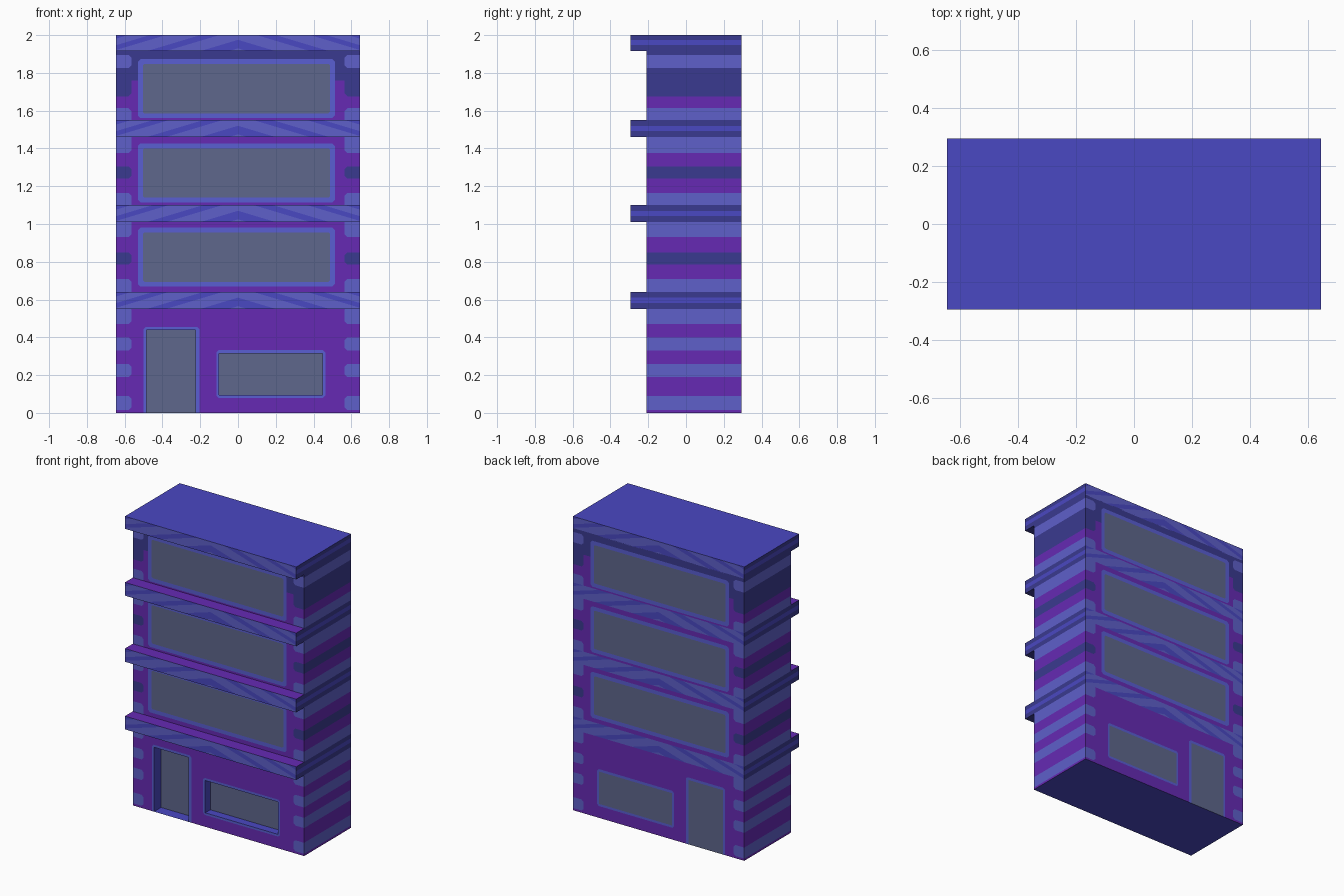
import bpy, bmesh
from mathutils import Vector

if "Cube" in bpy.data.objects:
    bpy.data.objects.remove(bpy.data.objects["Cube"])

HALF_X, FRONT, BACK, LEDGE_FRONT = 0.645, -0.21, 0.295, -0.295


def lin(c):
    c /= 255
    return c / 12.92 if c <= 0.04045 else ((c + 0.055) / 1.055) ** 2.4


# one material per flat colour
COLOURS = [("purple_wall", (102, 42, 180)), ("blue_trim", (74, 72, 194)),
           ("light_blue_stone", (94, 96, 202)), ("dark_blue_stone", (58, 58, 144)),
           ("window_frame_blue", (90, 94, 210)), ("grey_glass", (94, 103, 140))]
MATS = []
for name, rgb in COLOURS:
    m = bpy.data.materials.new(name)
    m.diffuse_color = (*[lin(c) for c in rgb], 1)
    m.use_nodes = True
    m.node_tree.nodes["Principled BSDF"].inputs["Base Color"].default_value = m.diffuse_color
    MATS.append(m)
PURPLE, BLUE, LIGHT, DARK, FRAME, GLASS = range(6)

FACING = {"front": Vector((0, -1, 0)), "back": Vector((0, 1, 0)),
          "left": Vector((-1, 0, 0)), "right": Vector((1, 0, 0)),
          "top": Vector((0, 0, 1)), "bottom": Vector((0, 0, -1))}


def box(y0, y1, z0, z1, mat):
    bm = bmesh.new()
    bmesh.ops.create_cube(bm, size=1)
    for v in bm.verts:
        v.co = Vector((v.co.x * 2 * HALF_X, (y0 + y1) / 2 + v.co.y * (y1 - y0),
                       (z0 + z1) / 2 + v.co.z * (z1 - z0)))
    for f in bm.faces:
        f.material_index = mat
    bm.normal_update()
    return bm


def finish(bm, name):
    me = bpy.data.meshes.new(name)
    bm.to_mesh(me)
    bm.free()
    for m in MATS:
        me.materials.append(m)
    bpy.context.collection.objects.link(bpy.data.objects.new(name, me))


def facing(bm, side):
    bm.normal_update()
    return [f for f in bm.faces if f.normal.dot(FACING[side]) > 0.9]


def paint(bm, sides, outline, mat):
    """Cut a convex outline (across, z) into the faces of each side and colour it."""
    inner = []
    for side in sides:
        along_x = side in ("front", "back")
        pts = [Vector((a, 0, z)) if along_x else Vector((0, a, z)) for a, z in outline]
        mid = sum(pts, Vector()) / len(pts)
        planes = []
        for p, q in zip(pts, pts[1:] + pts[:1]):
            n = (q - p).cross(FACING[side]).normalized()
            if n.dot(mid - p) < 0:
                n = -n
            planes.append((p, n))

        def inside():
            return [f for f in facing(bm, side)
                    if all(n.dot(f.calc_center_median() - p) > -1e-5 for p, n in planes)]

        done = planes
        planes = []
        for p, n in done:
            cand = inside()
            geom = list({g for f in cand for g in (*f.verts, *f.edges)}) + cand
            bmesh.ops.bisect_plane(bm, geom=geom, dist=1e-5, plane_co=p, plane_no=n)
            planes.append((p, n))
        inner = inside()
        for f in inner:
            f.material_index = mat
    return inner


def rect(x0, x1, z0, z1, c=0.0):
    if not c:
        return [(x0, z0), (x1, z0), (x1, z1), (x0, z1)]
    return [(x0 + c, z0), (x1 - c, z0), (x1, z0 + c), (x1, z1 - c),
            (x1 - c, z1), (x0 + c, z1), (x0, z1 - c), (x0, z0 + c)]


def recess(bm, outline, depth):
    """Sink a glazed opening into the front wall."""
    faces = paint(bm, ["front"], outline, GLASS)
    ret = bmesh.ops.extrude_face_region(bm, geom=faces)
    new = [g for g in ret["geom"] if isinstance(g, bmesh.types.BMFace)]
    verts = [g for g in ret["geom"] if isinstance(g, bmesh.types.BMVert)]
    bmesh.ops.translate(bm, vec=(0, depth, 0), verts=verts)
    bmesh.ops.delete(bm, geom=[f for f in faces if f.is_valid and f not in new],
                     context="FACES_ONLY")
    for f in {f for v in verts for f in v.link_faces} - set(new):
        f.material_index = BLUE


def stonework(bm, bands):
    """Stripes across both side walls that wrap round as corner stones."""
    for z0, z1, mat in bands:
        paint(bm, ["left", "right"], rect(-0.5, 0.5, z0, z1), mat)
        for s in (-1, 1):
            corner = rect(min(s * 0.565, s * 0.75), max(s * 0.565, s * 0.75), z0, z1, 0.014)
            paint(bm, ["front", "back"], corner, mat)


BOTH = ["front", "back"]

# ground floor with sunken door and shop window
bm = box(FRONT, BACK, 0, 0.55, PURPLE)
for f in facing(bm, "bottom"):
    f.material_index = BLUE
stonework(bm, [(0.015, 0.09, LIGHT), (0.19, 0.26, LIGHT), (0.33, 0.40, LIGHT),
               (0.47, 0.56, LIGHT)])
door, shop = rect(-0.485, -0.225, -0.1, 0.438), rect(-0.10, 0.447, 0.095, 0.315)
paint(bm, BOTH, rect(-0.50, -0.205, -0.1, 0.455, 0.012), FRAME)
paint(bm, BOTH, rect(-0.115, 0.462, 0.08, 0.332, 0.012), FRAME)
paint(bm, ["back"], door, GLASS)
paint(bm, ["back"], shop, GLASS)
recess(bm, door, 0.075)
recess(bm, shop, 0.055)
finish(bm, "ground_floor")

# upper floors with wide painted windows
UPPER = [
    ("second_floor", 0.64, 1.01, 0.668,
     [(0.62, 0.71, LIGHT), (0.785, 0.85, DARK), (0.93, 1.03, LIGHT)]),
    ("third_floor", 1.10, 1.46, 1.114,
     [(1.08, 1.165, LIGHT), (1.24, 1.305, DARK), (1.375, 1.48, LIGHT)]),
    ("fourth_floor", 1.55, 1.92, 1.56,
     [(1.53, 1.613, LIGHT), (1.676, 1.95, DARK), (1.825, 1.895, LIGHT)]),
]
for name, z0, z1, win, bands in UPPER:
    bm = box(FRONT, BACK, z0, z1, PURPLE)
    if name == "fourth_floor":
        paint(bm, BOTH, rect(-0.7, 0.7, 1.76, 2), DARK)
    stonework(bm, bands)
    paint(bm, BOTH, rect(-0.53, 0.513, win, win + 0.313, 0.014), FRAME)
    paint(bm, BOTH, rect(-0.504, 0.488, win + 0.026, win + 0.287, 0.008), GLASS)
    finish(bm, name)

# overhanging ledges with chevron fronts
SLOPE = 0.3
for i, (z0, z1) in enumerate([(0.55, 0.64), (1.01, 1.10), (1.46, 1.55), (1.915, 2.0)]):
    bm = box(LEDGE_FRONT, BACK, z0, z1, DARK)
    for f in facing(bm, "top"):
        f.material_index = BLUE if i == 3 else PURPLE
    for side in BOTH:
        for f in facing(bm, side):
            f.material_index = BLUE
    paint(bm, ["left", "right"], rect(-0.5, 0.5, z0 + 0.032, z0 + 0.06), BLUE)
    for t0, t1 in [(-0.1, 0.015), (0.06, 0.115), (0.145, 0.20), (0.225, 0.26)]:
        for s in (-1, 1):
            drop = 0.75 * SLOPE
            paint(bm, BOTH, [(0, z0 + t0), (s * 0.75, z0 + t0 - drop),
                             (s * 0.75, z0 + t1 - drop), (0, z0 + t1)], LIGHT)
    finish(bm, "roof_ledge" if i == 3 else f"ledge_{i + 1}")
